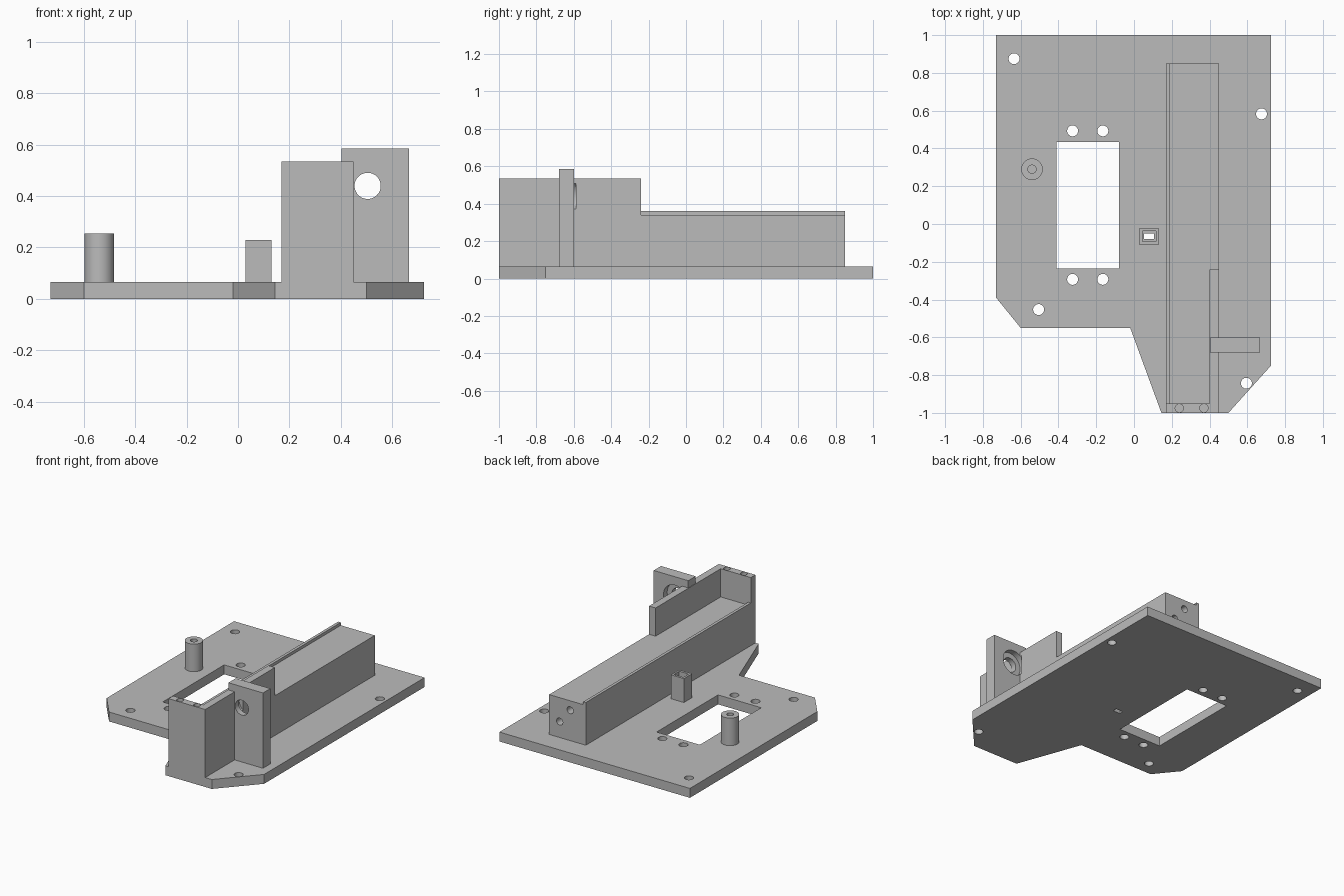
import bpy, bmesh, math
from mathutils import Matrix, Vector

if "Cube" in bpy.data.objects:
    bpy.data.objects.remove(bpy.data.objects["Cube"])

grey = bpy.data.materials.new("plain_grey")
grey.diffuse_color = (0.5, 0.5, 0.5, 1)
grey.use_nodes = True
grey.node_tree.nodes["Principled BSDF"].inputs["Base Color"].default_value = grey.diffuse_color
T = 0.065  # plate thickness


def finish(name, bm):
    bmesh.ops.recalc_face_normals(bm, faces=bm.faces)
    me = bpy.data.meshes.new(name)
    bm.to_mesh(me)
    bm.free()
    me.materials.append(grey)
    ob = bpy.data.objects.new(name, me)
    bpy.context.collection.objects.link(ob)
    return ob


def box(name, x0, x1, y0, y1, z0, z1):
    bm = bmesh.new()
    bmesh.ops.create_cube(bm, size=1)
    for v in bm.verts:
        v.co = Vector((x1 if v.co.x > 0 else x0, y1 if v.co.y > 0 else y0,
                       z1 if v.co.z > 0 else z0))
    return finish(name, bm)


def cyl(name, start, end, r):
    a, b = Vector(start), Vector(end)
    rot = (b - a).to_track_quat('Z', 'Y').to_matrix().to_4x4()
    bm = bmesh.new()
    bmesh.ops.create_cone(bm, cap_ends=True, segments=40, radius1=r, radius2=r,
                          depth=(b - a).length,
                          matrix=Matrix.Translation((a + b) / 2) @ rot)
    return finish(name, bm)


def combine(ob, others, op='DIFFERENCE'):
    for other in others:
        mod = ob.modifiers.new("bool", 'BOOLEAN')
        mod.operation, mod.solver, mod.object = op, 'EXACT', other
        bpy.context.view_layer.objects.active = ob
        bpy.ops.object.modifier_apply(modifier=mod.name)
        bpy.data.objects.remove(other)


# base plate from its outline
outline = [(-0.73, 1), (0.725, 1), (0.725, -0.75), (0.5, -1), (0.145, -1),
           (-0.02, -0.55), (-0.6, -0.55), (-0.73, -0.39)]
bm = bmesh.new()
face = bm.faces.new([bm.verts.new((x, y, 0)) for x, y in outline])
ext = bmesh.ops.extrude_face_region(bm, geom=[face])
bmesh.ops.translate(bm, vec=(0, 0, T),
                    verts=[g for g in ext['geom'] if isinstance(g, bmesh.types.BMVert)])
plate = finish("base_plate", bm)

# window, cable slot and screw holes in the plate
screws = [(-0.635, 0.875), (0.675, 0.583), (-0.505, -0.453), (0.595, -0.843)]
screws += [(x, y) for x in (-0.325, -0.165) for y in (0.493, -0.293)]
combine(plate, [box("cut", -0.41, -0.08, -0.235, 0.435, -0.1, 0.2),
                box("cut", 0.052, 0.107, -0.08, -0.05, -0.1, 0.2)]
        + [cyl("cut", (x, y, -0.1), (x, y, 0.2), 0.029) for x, y in screws])

# round standoff with blind hole
post = cyl("round_standoff", (-0.54, 0.29, T), (-0.54, 0.29, 0.255), 0.057)
combine(post, [cyl("cut", (-0.54, 0.29, 0.12), (-0.54, 0.29, 0.3), 0.022)])

# square standoff with stepped slot
square = box("square_standoff", 0.03, 0.13, -0.11, -0.02, T, 0.23)
combine(square, [box("cut", 0.045, 0.117, -0.093, -0.036, 0.17, 0.3),
                 box("cut", 0.052, 0.107, -0.08, -0.05, 0, 0.2)])

# long rail block with lip, end wall, side wall and bearing bracket
rail = box("rail_block", 0.17, 0.45, -1, 0.85, T, 0.34)
combine(rail, [box("lip", 0.17, 0.19, -1, 0.85, T, 0.36),
               box("end_wall", 0.17, 0.45, -1, -0.95, T, 0.535),
               box("side_wall", 0.40, 0.45, -1, -0.24, T, 0.535),
               box("bracket", 0.403, 0.667, -0.68, -0.60, T, 0.585)], 'UNION')

# bearing bore with recess, end wall screw holes, rear screw holes
bx, bz = 0.505, 0.44
combine(rail, [cyl("cut", (bx, -0.75, bz), (bx, -0.55, bz), 0.051),
               cyl("cut", (bx, -0.64, bz), (bx, -0.587, bz), 0.087)]
        + [cyl("cut", (x, -0.975, 0.42), (x, -0.975, 0.6), 0.022) for x in (0.24, 0.37)]
        + [cyl("cut", (x, 0.75, z), (x, 0.9, z), 0.024) for x, z in ((0.29, 0.275), (0.37, 0.175))])

# smooth curved walls, sharp edges kept
bpy.ops.object.select_all(action='DESELECT')
for ob in (plate, post, square, rail):
    ob.select_set(True)
bpy.context.view_layer.objects.active = rail
bpy.ops.object.shade_smooth_by_angle(angle=math.radians(30))
